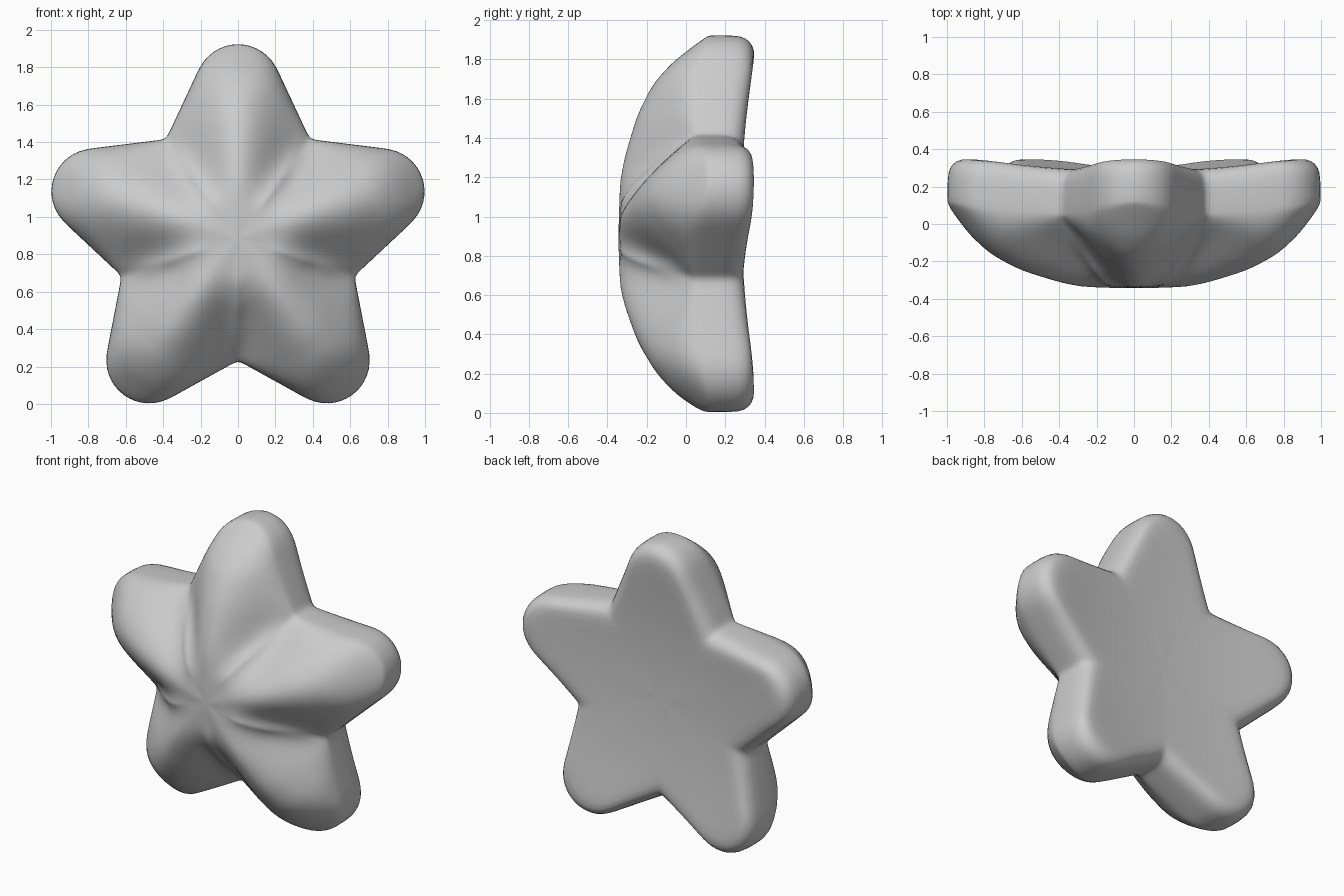
import bpy, bmesh, math

if "Cube" in bpy.data.objects:
    bpy.data.objects.remove(bpy.data.objects["Cube"])

ZC, N = 0.886, 200           # star centre height, points around the outline
D, R = 0.805, 0.235          # arm tip circle: distance from centre, radius
SECT = math.radians(36)

# front heights along the arm ridge and along the valley, by distance on arm
RIDGE = [(0, -.345), (.3, -.336), (.42, -.312), (.63, -.25), (.79, -.17),
         (.9, -.07), (1.0, .06), (1.04, .12), (2, .12)]
VALLEY = [(0, -.345), (.2, -.33), (.3, -.25), (.42, -.1), (.53, .06), (1.04, .12), (2, .12)]


def lookup(table, u):
    for (a, ya), (b, yb) in zip(table, table[1:]):
        if u <= b:
            return ya + (yb - ya) * (u - a) / (b - a)
    return table[-1][1]


def half_width(u):
    if u < .53:
        return max(u, 1e-5) * math.tan(SECT)
    if u < D + .1:
        return .385 - .468 * (u - .53)
    return math.sqrt(max(R * R - (u - D) ** 2, 1e-10))


def outline(a):
    lo, hi = .5, D + R
    for _ in range(40):
        m = (lo + hi) / 2
        if m * math.sin(abs(a)) <= half_width(m * math.cos(a)) and m * math.cos(a) <= D + R:
            lo = m
        else:
            hi = m
    return lo


def front_y(rho, a):
    u, v = rho * math.cos(a), rho * math.sin(abs(a))
    t = min(1, v / half_width(u))
    k = min(1, max(0, (u - .35) / .5))
    f = (1 - k) * (1 + math.cos(math.pi * t)) / 2 + k * math.sqrt(1 - t * t)
    base = lookup(VALLEY, u)
    return base + (lookup(RIDGE, u) - base) * f


def back_y(rho):
    return .265 + .1 * rho * rho


# star body: rings from the front centre, over the rim, to the back centre
bm = bmesh.new()
angles = []
for i in range(N):
    th = 2 * math.pi * i / N
    a = (th + SECT) % (2 * SECT) - SECT
    angles.append((th, a, outline(a)))

rings = []


def add_ring(fn):
    ring = []
    for th, a, r in angles:
        rho, y = fn(a, r)
        ring.append(bm.verts.new((rho * math.sin(th), y, ZC + rho * math.cos(th))))
    rings.append(ring)


M = 32
for j in range(1, M + 1):
    s = math.sin(j / M * math.pi / 2)
    add_ring(lambda a, r: (s * r, front_y(s * r, a)))
for j in range(0, 7):                      # rounded back edge
    p = j / 6 * math.pi / 2
    c = .1
    add_ring(lambda a, r: (r - c * (1 - math.cos(p)),
                           back_y(r - c) - c * (1 - math.sin(p))))
for j in range(1, 9):                      # dished back
    s = 1 - j / 9
    add_ring(lambda a, r: ((r - .1) * s, back_y((r - .1) * s)))

for p, q in zip(rings, rings[1:]):
    for i in range(N):
        k = (i + 1) % N
        bm.faces.new((p[i], p[k], q[k], q[i]))
for ring, y in ((rings[0], -.345), (rings[-1], .265)):
    c = bm.verts.new((0, y, ZC))
    for i in range(N):
        bm.faces.new((c, ring[i], ring[(i + 1) % N]))

# soften the inner corners and profile joints
for _ in range(4):
    bmesh.ops.smooth_vert(bm, verts=bm.verts, factor=.5,
                          use_axis_x=True, use_axis_y=True, use_axis_z=True)
bmesh.ops.recalc_face_normals(bm, faces=bm.faces)
for f in bm.faces:
    f.smooth = True
me = bpy.data.meshes.new("star")
bm.to_mesh(me)
bm.free()
star = bpy.data.objects.new("star", me)
bpy.context.collection.objects.link(star)

grey = bpy.data.materials.new("light grey")
grey.diffuse_color = (.6, .6, .6, 1)
grey.use_nodes = True
grey.node_tree.nodes["Principled BSDF"].inputs["Base Color"].default_value = grey.diffuse_color
me.materials.append(grey)
